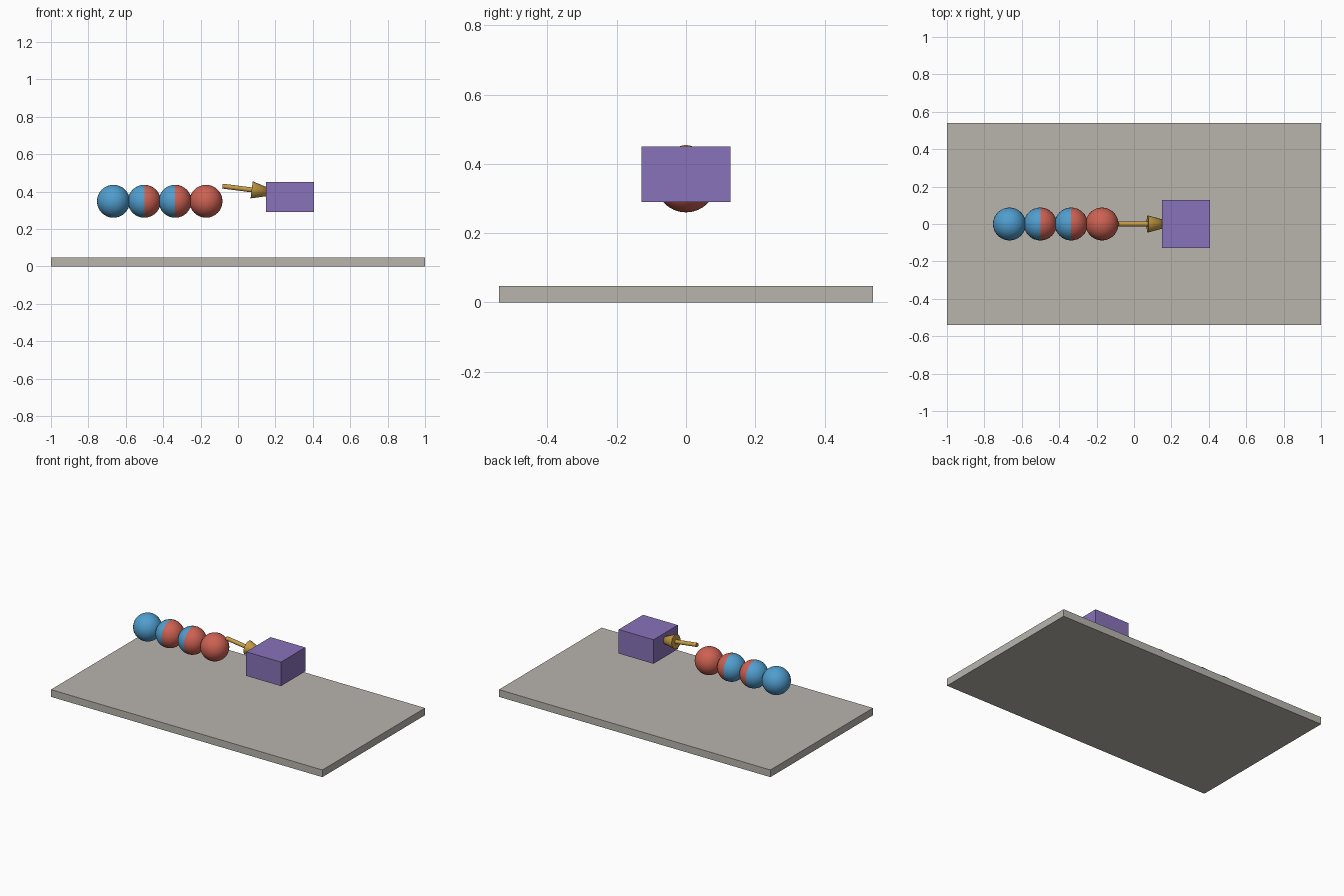
import bpy
import bmesh
from mathutils import Matrix, Vector

cube = bpy.data.objects.get("Cube")
if cube:
    bpy.data.objects.remove(cube, do_unlink=True)


def make_material(name, rgb):
    mat = bpy.data.materials.new(name)
    mat.use_nodes = True
    mat.diffuse_color = (*rgb, 1)
    mat.node_tree.nodes["Principled BSDF"].inputs["Base Color"].default_value = (*rgb, 1)
    return mat


grey = make_material("warm grey", (0.48, 0.46, 0.42))
blue = make_material("sky blue", (0.08, 0.34, 0.62))
red = make_material("brick red", (0.61, 0.12, 0.085))
gold = make_material("gold", (0.58, 0.34, 0.06))
purple = make_material("soft purple", (0.25, 0.17, 0.49))


def add_object(name, bm, materials, smooth=False):
    mesh = bpy.data.meshes.new(name)
    bm.to_mesh(mesh)
    bm.free()
    for mat in materials:
        mesh.materials.append(mat)
    obj = bpy.data.objects.new(name, mesh)
    bpy.context.collection.objects.link(obj)
    if smooth:
        bpy.ops.object.select_all(action="DESELECT")
        obj.select_set(True)
        bpy.context.view_layer.objects.active = obj
        bpy.ops.object.shade_smooth_by_angle()
    return obj


def add_box(name, center, size, mat):
    bm = bmesh.new()
    matrix = Matrix.Translation(center) @ Matrix.Diagonal((*size, 1))
    bmesh.ops.create_cube(bm, size=1, matrix=matrix)
    return add_object(name, bm, [mat])


def add_bead(name, center, radius, left_mat, right_mat):
    """Ball with one colour on each side of its middle."""
    bm = bmesh.new()
    bmesh.ops.create_uvsphere(bm, u_segments=32, v_segments=16, radius=radius)
    for face in bm.faces:
        face.material_index = int(face.calc_center_median().x > 0)
    bmesh.ops.translate(bm, verts=bm.verts, vec=center)
    return add_object(name, bm, [left_mat, right_mat], smooth=True)


def add_cone(name, start, end, r1, r2, mat):
    """Round bar or cone running between two points."""
    axis = end - start
    bm = bmesh.new()
    turn = axis.to_track_quat("Z", "Y").to_matrix().to_4x4()
    matrix = Matrix.Translation((start + end) / 2) @ turn
    bmesh.ops.create_cone(bm, cap_ends=True, segments=24, radius1=r1, radius2=r2,
                          depth=axis.length, matrix=matrix)
    return add_object(name, bm, [mat], smooth=True)


# Base slab and block
add_box("base_slab", (0, 0, 0.024), (2, 1.08, 0.048), grey)
add_box("block", (0.278, 0, 0.37), (0.256, 0.256, 0.16), purple)

# Row of beads, the middle two split in colour
bead_colours = [(blue, blue), (blue, red), (blue, red), (red, red)]
for i, (left, right) in enumerate(bead_colours):
    add_bead(f"bead_{i + 1}", (-0.666 + 0.165 * i, 0, 0.348), 0.088, left, right)

# Arrow pointing into the block
tail = Vector((-0.083, 0, 0.429))
neck = Vector((0.073, 0, 0.409))
tip = neck + (neck - tail).normalized() * 0.17
add_cone("arrow_shaft", tail, neck, 0.013, 0.013, gold)
add_cone("arrow_head", neck, tip, 0.046, 0, gold)
